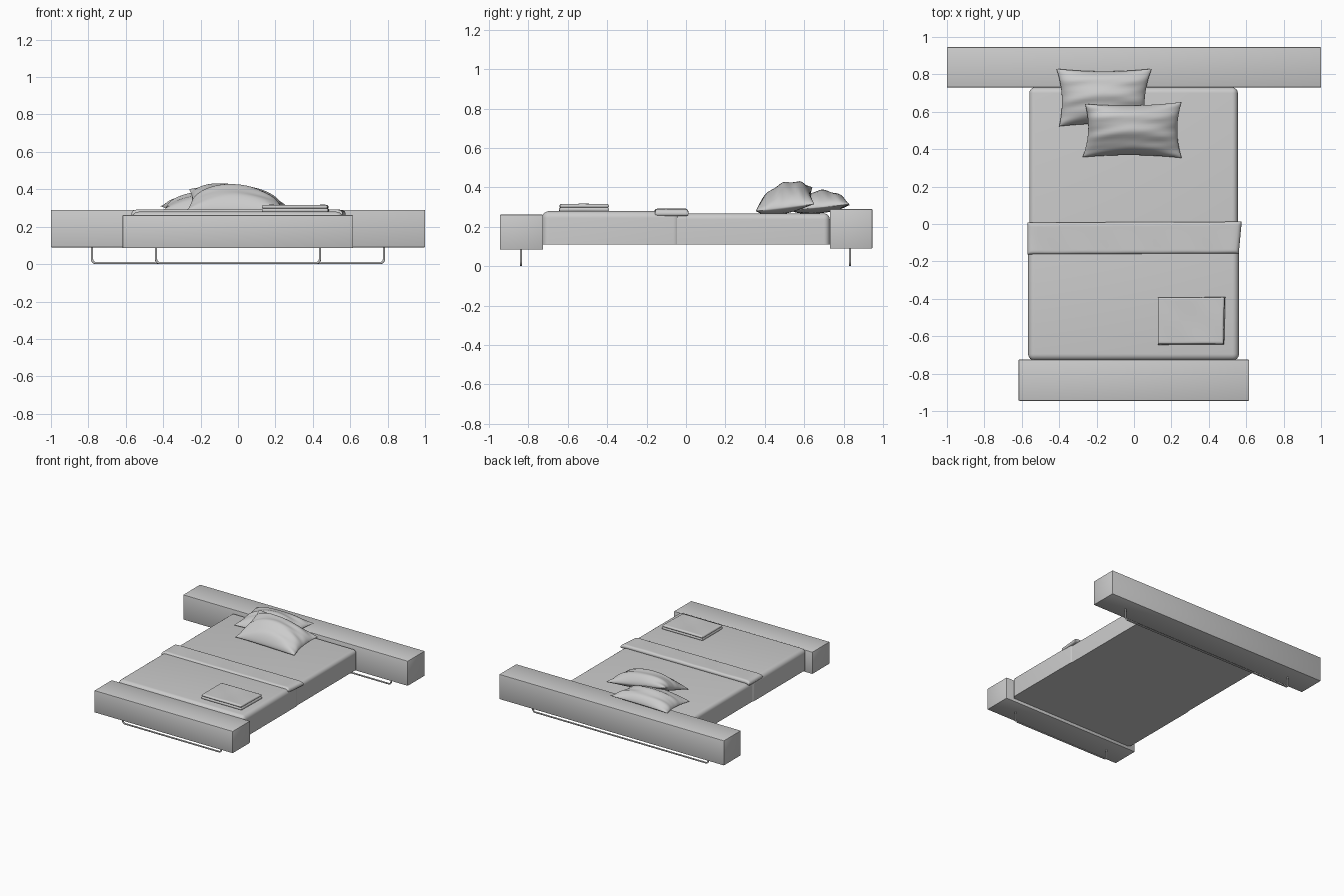
import bpy, bmesh, math

if "Cube" in bpy.data.objects:
    bpy.data.objects.remove(bpy.data.objects["Cube"])


def finish(name, bm, angle=40):
    bmesh.ops.recalc_face_normals(bm, faces=bm.faces)
    me = bpy.data.meshes.new(name)
    bm.to_mesh(me)
    bm.free()
    ob = bpy.data.objects.new(name, me)
    bpy.context.collection.objects.link(ob)
    bpy.ops.object.select_all(action='DESELECT')
    bpy.context.view_layer.objects.active = ob
    ob.select_set(True)
    bpy.ops.object.shade_smooth_by_angle(angle=math.radians(angle))
    return ob


def box(name, x, y, z, bevel, segments=2, keep_bottom=False):
    """Box from (min, max) ranges with rounded edges; the bottom rim may stay sharp."""
    bm = bmesh.new()
    bmesh.ops.create_cube(bm, size=1)
    for v in bm.verts:
        v.co = [r[0] + (c + 0.5) * (r[1] - r[0]) for c, r in zip(v.co, (x, y, z))]
    low = z[0] + 1e-4
    edges = [e for e in bm.edges
             if not (keep_bottom and all(v.co.z < low for v in e.verts))]
    bmesh.ops.bevel(bm, geom=edges, offset=bevel, segments=segments,
                    profile=0.5, affect='EDGES')
    return finish(name, bm)


def sheet(name, nx, ny, top, bottom):
    """Closed cushion from two surfaces over (u, v) in -1..1, joined along the rim."""
    bm = bmesh.new()
    for surface in (top, bottom):
        rows = [[bm.verts.new(surface(math.sin(math.pi * (i / nx - 0.5)),
                                      math.sin(math.pi * (j / ny - 0.5))))
                 for i in range(nx + 1)] for j in range(ny + 1)]
        for j in range(ny):
            for i in range(nx):
                bm.faces.new((rows[j][i], rows[j][i + 1],
                              rows[j + 1][i + 1], rows[j + 1][i]))
    bmesh.ops.remove_doubles(bm, verts=bm.verts, dist=1e-5)
    return finish(name, bm, 60)


def pillow(name, corners, up, down, floor, phase):
    """Pillow with pinched corners; corners run front left, front right, back right, back left."""
    def surface(sign):
        def point(u, v):
            # pull the edge middles inwards so that the corners stand out
            a = u * (1 - 0.09 * (1 - v * v))
            b = v * (1 - 0.09 * (1 - u * u))
            w = ((1 - a) * (1 - b), (1 + a) * (1 - b), (1 + a) * (1 + b), (1 - a) * (1 + b))
            x, y, z = (sum(k * c[i] for k, c in zip(w, corners)) / 4 for i in range(3))
            full = max(0, (1 - u * u) * (1 - v * v))
            puff = full ** 0.55
            # soft creases
            crease = 0.005 * math.sin(9 * v + 3 * u * u + phase) * full ** 0.3
            crease += 0.003 * math.sin(17 * v - 4 * u + phase) * abs(u) * full ** 0.3
            z += (up * puff + crease) if sign > 0 else -down * puff
            return x, y, max(z, floor)
        return point
    return sheet(name, 44, 32, surface(1), surface(-1))


def cloth_fold(name, x, y, z, droop, wave, skew=0.0):
    """Flat folded cloth with a rounded rim, drooping slightly at both ends."""
    cx, cy, cz = (sum(r) / 2 for r in (x, y, z))
    hx, hy, hz = ((r[1] - r[0]) / 2 for r in (x, y, z))

    def surface(sign):
        def point(u, v):
            px, py = cx + u * hx, cy + v * hy
            rim = min(1, min((1 - abs(u)) * hx, (1 - abs(v)) * hy) / hz)
            lift = hz * math.sqrt(max(0, 1 - (1 - rim) ** 2))
            end = max(0, abs(u) - 0.92) / 0.08
            ripple = wave * math.sin(23 * px + 11 * py) * math.sin(19 * py + 2) * rim
            return (px + skew * v * max(0, u), py + skew * 0.3 * u,
                    cz + sign * lift + ripple - droop * end * end)
        return point
    return sheet(name, 48, 24, surface(1), surface(-1))


def sled_leg(name, half, y, top):
    """U-shaped tube standing on the floor."""
    r, tube = 0.02, 0.006
    pts = [(-half, top)]
    for sx, a0 in ((-1, 180), (1, 270)):
        for k in range(7):
            a = math.radians(a0 + 15 * k)
            pts.append((sx * (half - r) + r * math.cos(a), tube + r + r * math.sin(a)))
    pts.append((half, top))
    cu = bpy.data.curves.new(name, 'CURVE')
    cu.dimensions = '3D'
    cu.bevel_depth = tube
    cu.bevel_resolution = 3
    cu.use_fill_caps = True
    sp = cu.splines.new('POLY')
    sp.points.add(len(pts) - 1)
    for p, (px, pz) in zip(sp.points, pts):
        p.co = (px, y, pz, 1)
    ob = bpy.data.objects.new(name, cu)
    bpy.context.collection.objects.link(ob)


# End boards
box("headboard", (-1, 1), (0.73, 0.946), (0.09, 0.29), 0.004)
box("footboard", (-0.617, 0.615), (-0.945, -0.725), (0.085, 0.262), 0.004)

# Tube legs
sled_leg("back_leg", 0.78, 0.832, 0.10)
sled_leg("front_leg", 0.438, -0.838, 0.095)

# Mattress and the cover over its foot half
box("mattress", (-0.56, 0.555), (-0.72, 0.73), (0.11, 0.268), 0.03, 6, True)
box("bed_cover", (-0.566, 0.561), (-0.73, -0.03), (0.11, 0.28), 0.035, 6, True)

# Turned-down strip across the bed
cloth_fold("turned_down_strip", (-0.57, 0.568), (-0.16, 0.01), (0.258, 0.292), 0.008, 0.001, 0.008)

# Folded blanket near the foot, in two layers
for i, (z0, z1) in enumerate(((0.276, 0.299), (0.296, 0.316))):
    cloth_fold("folded_blanket_%d" % (i + 1), (0.127, 0.485 - 0.004 * i),
               (-0.645 + 0.003 * i, -0.392), (z0, z1), 0.0, 0.0015, 0.003)

# Pillows: one resting on the headboard, one leaning on it
pillow("back_pillow", ((-0.40, 0.522, 0.285), (0.065, 0.522, 0.285),
                       (0.095, 0.83, 0.315), (-0.415, 0.83, 0.31)), 0.085, 0.03, 0.266, 0.5)
pillow("front_pillow", ((-0.275, 0.357, 0.285), (0.255, 0.353, 0.28),
                        (0.255, 0.652, 0.315), (-0.262, 0.642, 0.40)), 0.102, 0.05, 0.268, 2.0)
